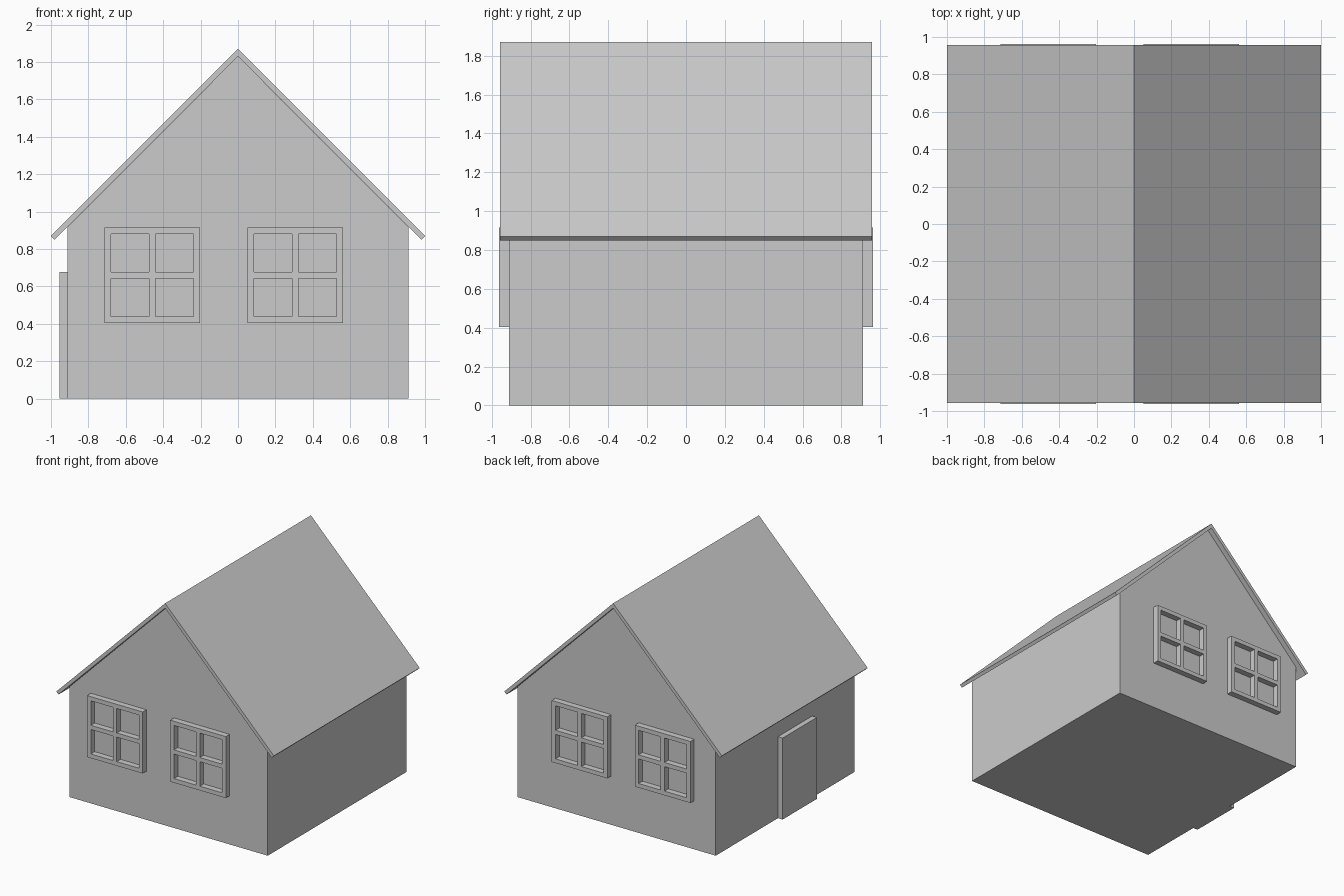
import bpy
import bmesh

cube = bpy.data.objects.get("Cube")
if cube:
    bpy.data.objects.remove(cube, do_unlink=True)

grey = bpy.data.materials.new("plain_grey")
grey.use_nodes = True
COLOUR = (0.6, 0.6, 0.6, 1)
grey.diffuse_color = COLOUR
grey.node_tree.nodes["Principled BSDF"].inputs["Base Color"].default_value = COLOUR


def finish(name, bm):
    """Turn a bmesh into a named, coloured object."""
    bmesh.ops.recalc_face_normals(bm, faces=bm.faces)
    mesh = bpy.data.meshes.new(name)
    bm.to_mesh(mesh)
    bm.free()
    mesh.materials.append(grey)
    obj = bpy.data.objects.new(name, mesh)
    bpy.context.scene.collection.objects.link(obj)
    return obj


def prism(name, profile, y0, y1):
    """Extrude an x/z profile along y."""
    bm = bmesh.new()
    front = [bm.verts.new((x, y0, z)) for x, z in profile]
    back = [bm.verts.new((x, y1, z)) for x, z in profile]
    bm.faces.new(front)
    bm.faces.new(back)
    for i in range(len(profile)):
        j = (i + 1) % len(profile)
        bm.faces.new((front[i], front[j], back[j], back[i]))
    return finish(name, bm)


def window(name, x0, z0, y):
    """Frame with four open panes: a grid of cells, pane cells left out."""
    cuts = (0, 0.035, 0.238, 0.273, 0.476, 0.511)
    bm = bmesh.new()
    grid = [[bm.verts.new((x0 + a, y, z0 + b)) for b in cuts] for a in cuts]
    for i in range(5):
        for j in range(5):
            if i % 2 and j % 2:
                continue
            bm.faces.new((grid[i][j], grid[i + 1][j],
                          grid[i + 1][j + 1], grid[i][j + 1]))
    obj = finish(name, bm)
    solid = obj.modifiers.new("Depth", "SOLIDIFY")
    solid.thickness = 0.06
    solid.offset = 0


# House body with gables
W = 0.912
prism("walls", [(-W, 0), (W, 0), (W, 0.915), (0, 1.83), (-W, 0.915)], -W, W)

# Thin roof slab with overhanging eaves
prism("roof", [(0, 1.87), (1, 0.87), (0.98, 0.85), (0, 1.83),
               (-0.98, 0.85), (-1, 0.87)], -0.957, 0.957)

# Door on the right side wall
prism("door", [(-0.955, 0), (-0.9, 0), (-0.9, 0.677), (-0.955, 0.677)], -0.355, 0.095)

# Two windows on each gable wall
for side, y in (("front", -0.932), ("back", 0.932)):
    for place, x in (("right", -0.714), ("left", 0.05)):
        window(f"{side}_{place}_window", x, 0.404, y)
